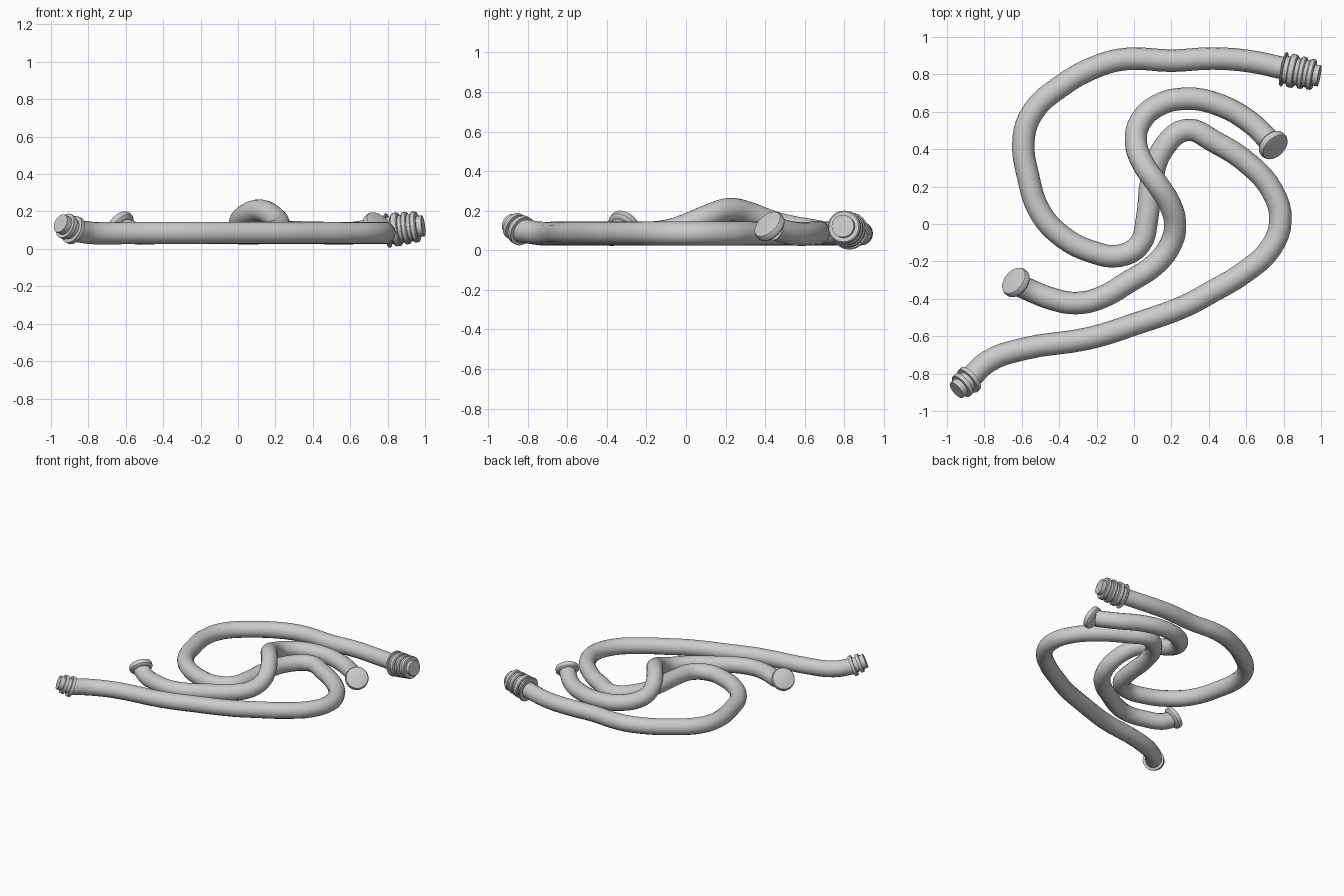
import bpy
import bmesh
import math
from mathutils import Vector

cube = bpy.data.objects.get("Cube")
if cube:
    bpy.data.objects.remove(cube, do_unlink=True)

GREY = (0.6, 0.6, 0.6, 1.0)
grey = bpy.data.materials.new("hose_grey")
grey.use_nodes = True
grey.diffuse_color = GREY
grey.node_tree.nodes["Principled BSDF"].inputs["Base Color"].default_value = GREY

HOSE_RADIUS = 0.06
REST = 0.085  # centre height of a hose lying flat


def select_only(ob):
    bpy.ops.object.select_all(action="DESELECT")
    ob.select_set(True)
    bpy.context.view_layer.objects.active = ob


def hose(name, path):
    """Round tube through the path; a point without a height lies flat."""
    curve = bpy.data.curves.new(name, "CURVE")
    curve.dimensions = "3D"
    curve.resolution_u = 4
    curve.bevel_depth = HOSE_RADIUS
    curve.bevel_resolution = 6
    curve.use_fill_caps = True
    spline = curve.splines.new("BEZIER")
    spline.bezier_points.add(len(path) - 1)
    for point, place in zip(spline.bezier_points, path):
        point.co = place if len(place) == 3 else (*place, REST)
        point.handle_left_type = point.handle_right_type = "AUTO"
    ob = bpy.data.objects.new(name, curve)
    bpy.context.collection.objects.link(ob)
    curve.materials.append(grey)
    select_only(ob)
    bpy.ops.object.convert(target="MESH")
    bpy.ops.object.shade_smooth_by_angle(angle=math.radians(40))


def fitting(name, start, direction, profile, sides=24):
    """Turned part: profile of (distance, radius) along a direction."""
    bm = bmesh.new()
    rings = []
    for dist, radius in profile:
        angles = [math.tau * i / sides for i in range(sides)]
        rings.append([bm.verts.new((radius * math.cos(a), radius * math.sin(a), dist))
                      for a in angles])
    for low, high in zip(rings, rings[1:]):
        for i in range(sides):
            j = (i + 1) % sides
            bm.faces.new((low[i], low[j], high[j], high[i]))
    bm.faces.new(rings[0][::-1])
    bm.faces.new(rings[-1])
    mesh = bpy.data.meshes.new(name)
    bm.to_mesh(mesh)
    bm.free()
    mesh.materials.append(grey)
    ob = bpy.data.objects.new(name, mesh)
    bpy.context.collection.objects.link(ob)
    ob.location = start
    ob.rotation_euler = Vector(direction).to_track_quat("Z", "Y").to_euler()
    select_only(ob)
    bpy.ops.object.shade_smooth_by_angle(angle=math.radians(35))


# Long hose lying flat
hose("long_hose", [
    (0.81, 0.83, 0.098), (0.62, 0.87), (0.42, 0.885), (0.2, 0.873), (-0.03, 0.883),
    (-0.18, 0.85), (-0.4, 0.73), (-0.54, 0.6), (-0.59, 0.46), (-0.565, 0.25),
    (-0.5, 0.06), (-0.38, -0.07), (-0.22, -0.15), (-0.08, -0.17), (0.03, -0.11),
    (0.07, 0.03), (0.095, 0.24), (0.16, 0.41), (0.28, 0.503), (0.43, 0.44),
    (0.62, 0.315), (0.74, 0.175), (0.783, 0.02), (0.73, -0.13), (0.58, -0.265),
    (0.42, -0.36), (0.27, -0.44), (0.02, -0.53), (-0.235, -0.61), (-0.6, -0.67),
    (-0.78, -0.735), (-0.885, -0.835, 0.1)])

# Short hose climbing over the long one
hose("short_hose", [
    (0.725, 0.445, 0.11), (0.62, 0.545), (0.46, 0.635), (0.28, 0.67, 0.09),
    (0.12, 0.63, 0.1), (0.03, 0.54, 0.115), (0.01, 0.44, 0.14), (0.05, 0.32, 0.185),
    (0.12, 0.22, 0.205), (0.19, 0.11, 0.172), (0.22, 0, 0.125), (0.2, -0.1, 0.095),
    (0.12, -0.21), (-0.03, -0.31), (-0.18, -0.395), (-0.31, -0.423),
    (-0.44, -0.4), (-0.55, -0.357), (-0.62, -0.325, 0.11)])

# Round caps on the short hose
CAP = [(0, 0.064), (0.006, 0.078), (0.014, 0.084), (0.036, 0.084), (0.046, 0.079), (0.05, 0.068)]
fitting("right_cap", (0.73, 0.437, 0.105), (0.54, -0.56, 0.6), CAP)
fitting("left_cap", (-0.615, -0.325, 0.11), (-0.62, 0.48, 0.6), CAP)

# Flanged plug on the front end of the long hose
fitting("flanged_plug", (-0.872, -0.825, 0.096), (-0.72, -0.6, 0.38), [
    (0, 0.062), (0, 0.077), (0.024, 0.077), (0.024, 0.056), (0.05, 0.056),
    (0.05, 0.07), (0.074, 0.07), (0.074, 0.052), (0.108, 0.052)])

# Ribbed coupling on the back end of the long hose
ribs = [(0, 0.06)]
for dist, radius, width in ((0, 0.095, 0.012), (0.035, 0.09, 0.038),
                            (0.092, 0.087, 0.03), (0.14, 0.083, 0.032)):
    ribs += [(dist, 0.074), (dist, radius - 0.006), (dist + 0.006, radius),
             (dist + width - 0.006, radius), (dist + width, radius - 0.006),
             (dist + width, 0.074)]
ribs += [(0.172, 0.057), (0.2, 0.057)]
fitting("ribbed_coupling", (0.795, 0.828, 0.097), (0.975, -0.18, 0.13), ribs)
